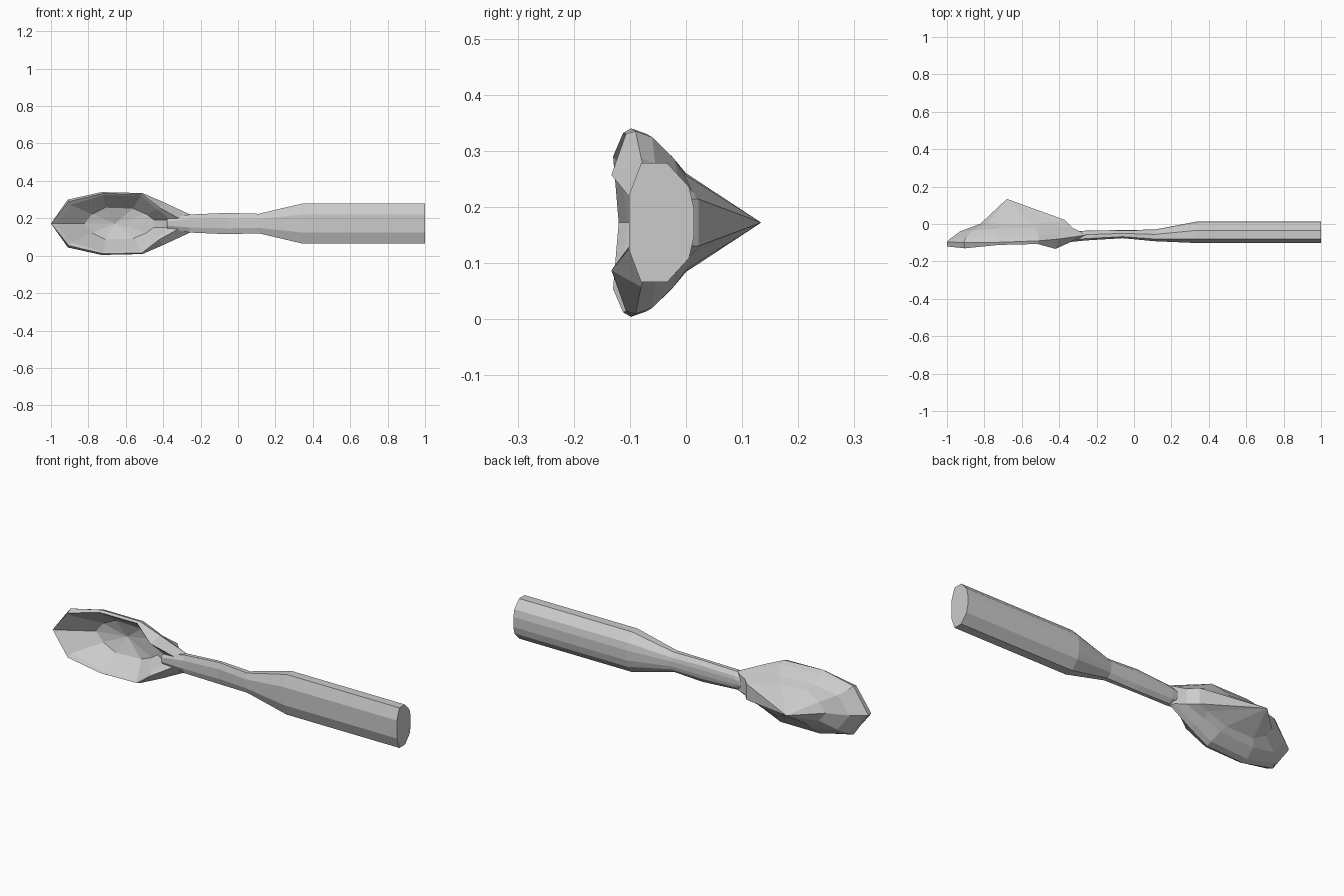
import bpy, bmesh

if "Cube" in bpy.data.objects:
    bpy.data.objects.remove(bpy.data.objects["Cube"])

ZC = 0.172  # height of the spoon's mirror plane


def finish(name, bm):
    bmesh.ops.recalc_face_normals(bm, faces=bm.faces)
    me = bpy.data.meshes.new(name)
    bm.to_mesh(me)
    bm.free()
    ob = bpy.data.objects.new(name, me)
    bpy.context.collection.objects.link(ob)
    return ob


def bridge(bm, a, b):
    n = len(a)
    for i in range(n):
        j = (i + 1) % n
        bm.faces.new((a[i], a[j], b[j], b[i]))


def mirrored_ring(bm, half):
    """half: (x, y, half width) from the tip on the centre line to the neck."""
    up = [bm.verts.new((x, y, ZC + h)) for x, y, h in half]
    down = [bm.verts.new((x, y, ZC - h)) for x, y, h in half[:0:-1]]
    return up + down


# Bowl: rings run from the inner floor, over the rim, to the pointed back
bowl_rings = [
    [(-.82, -.015, 0), (-.78, -.01, .05), (-.71, -.01, .085),
     (-.56, -.01, .08), (-.49, -.02, .05), (-.45, -.03, .02)],
    [(-.97, -.105, 0), (-.895, -.115, .10), (-.72, -.105, .152),
     (-.52, -.10, .15), (-.43, -.115, .075), (-.36, -.085, .02)],
    [(-1.0, -.12, 0), (-.905, -.13, .118), (-.725, -.112, .16),
     (-.515, -.107, .158), (-.42, -.133, .085), (-.32, -.088, .03)],
    [(-1.0, -.095, 0), (-.91, -.10, .128), (-.73, -.098, .168),
     (-.51, -.09, .163), (-.40, -.08, .115), (-.26, -.06, .05)],
    [(-.985, -.08, 0), (-.90, -.075, .118), (-.73, -.07, .158),
     (-.51, -.06, .152), (-.41, -.055, .105), (-.28, -.045, .045)],
    [(-.93, -.04, 0), (-.86, -.035, .09), (-.73, -.025, .118),
     (-.53, -.02, .112), (-.43, -.015, .08), (-.33, -.02, .04)],
    [(-.82, .002, 0), (-.78, .005, .05), (-.71, 0, .088),
     (-.55, 0, .084), (-.43, .012, .055), (-.37, .022, .042)],
]
bm = bmesh.new()
rings = [mirrored_ring(bm, r) for r in bowl_rings]
for a, b in zip(rings, rings[1:]):
    bridge(bm, a, b)
for ring, tip in ((rings[0], (-.66, .02, ZC)), (rings[-1], (-.68, .134, ZC))):
    v = bm.verts.new(tip)
    for i in range(len(ring)):
        bm.faces.new((ring[i], ring[(i + 1) % len(ring)], v))
finish("bowl", bm)

# Handle and neck: one ten-sided profile lofted along x
profile = [(-1, .45), (-.62, 1), (.18, 1), (.85, .6), (1, .25)]
profile += [(y, -z) for y, z in reversed(profile)]
stations = [  # x, lowest y, highest y, half height
    (1.0, -.102, .014, .106), (.34, -.102, .014, .106),
    (.11, -.092, -.03, .052), (-.06, -.076, -.032, .057),
    (-.26, -.088, -.036, .048), (-.38, -.10, -.045, .025)]
bm = bmesh.new()
rings = []
for x, lo, hi, h in stations:
    mid, half = (lo + hi) / 2, (hi - lo) / 2
    rings.append([bm.verts.new((x, mid + half * y, ZC + h * z)) for y, z in profile])
for a, b in zip(rings, rings[1:]):
    bridge(bm, a, b)
bm.faces.new(rings[0])
bm.faces.new(rings[-1])
finish("handle", bm)
